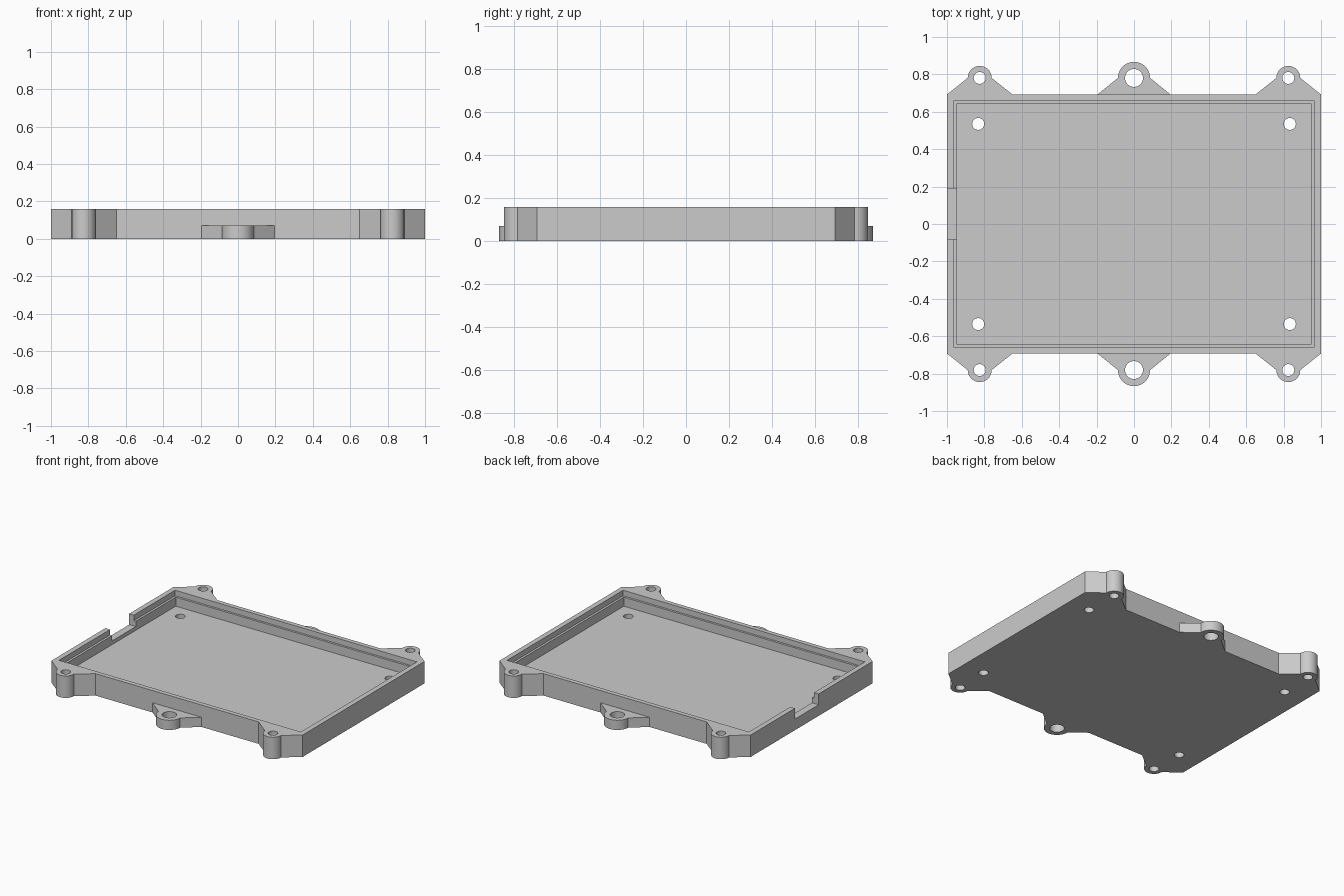
import bpy, bmesh, math

if "Cube" in bpy.data.objects:
    bpy.data.objects.remove(bpy.data.objects["Cube"], do_unlink=True)

EDGE_Y = 0.6925      # outer wall, front and back
LUG_Y = 0.781        # screw hole line of the lugs
HEIGHT = 0.158
FLOOR = 0.053
LEDGE = 0.118
LUG_HEIGHT = 0.07

grey = bpy.data.materials.new("light grey plastic")
grey.use_nodes = True
colour = (0.6, 0.6, 0.6, 1)
grey.diffuse_color = colour
grey.node_tree.nodes["Principled BSDF"].inputs["Base Color"].default_value = colour


def arc(cx, cy, r, turn, steps):
    return [(cx + r * math.cos(turn * i / steps), cy + r * math.sin(turn * i / steps))
            for i in range(steps + 1)]


def lug(cx, half, r):
    """Outline of a tapered ear with a rounded tip, right to left."""
    return [(cx + half, EDGE_Y)] + arc(cx, LUG_Y, r, math.pi, 24) + [(cx - half, EDGE_Y)]


def turned(points):
    return [(-x, -y) for x, y in points]


def rectangle(x0, x1, y0, y1):
    return [(x0, y0), (x1, y0), (x1, y1), (x0, y1)]


def circle(cx, cy, r):
    return arc(cx, cy, r, math.tau, 40)[:-1]


def prism(name, outline, z0, z1):
    bm = bmesh.new()
    face = bm.faces.new([bm.verts.new((x, y, z0)) for x, y in outline])
    top = bmesh.ops.extrude_face_region(bm, geom=[face])["geom"]
    bmesh.ops.translate(bm, vec=(0, 0, z1 - z0),
                        verts=[v for v in top if isinstance(v, bmesh.types.BMVert)])
    bmesh.ops.recalc_face_normals(bm, faces=bm.faces)
    mesh = bpy.data.meshes.new(name)
    bm.to_mesh(mesh)
    bm.free()
    mesh.materials.append(grey)
    obj = bpy.data.objects.new(name, mesh)
    bpy.context.collection.objects.link(obj)
    return obj


def activate(obj):
    bpy.ops.object.select_all(action="DESELECT")
    obj.select_set(True)
    bpy.context.view_layer.objects.active = obj


def cut(obj, outline, z0, z1):
    cutter = prism("cutter", outline, z0, z1)
    cutter.hide_render = True
    activate(obj)
    mod = obj.modifiers.new("cut", "BOOLEAN")
    mod.operation, mod.solver, mod.object = "DIFFERENCE", "EXACT", cutter
    bpy.ops.object.modifier_apply(modifier=mod.name)
    bpy.data.objects.remove(cutter, do_unlink=True)


# Tray with its four full-height corner lugs
back_edge = lug(0.825, 0.175, 0.064) + lug(-0.825, 0.175, 0.064)
tray = prism("tray", back_edge + turned(back_edge), 0, HEIGHT)

# Cavity, lid ledge and cable notch in the right wall
cut(tray, rectangle(-0.947, 0.947, -0.645, 0.645), FLOOR, 1)
cut(tray, rectangle(-0.963, 0.963, -0.66, 0.66), LEDGE, 1)
cut(tray, rectangle(-1.1, -0.94, -0.08, 0.19), 0.08, 1)

# Screw holes through the corner lugs and the floor
for sx in (-1, 1):
    for sy in (-1, 1):
        cut(tray, circle(sx * 0.825, sy * LUG_Y, 0.032), -1, 1)
        cut(tray, circle(sx * 0.833, sy * 0.535, 0.032), -1, 1)

# Low mounting lugs in the middle of the front and back
outline = lug(0, 0.195, 0.086)
back_lug = prism("back_mounting_lug", outline, 0, LUG_HEIGHT)
cut(back_lug, circle(0, LUG_Y, 0.048), -1, 1)
front_lug = prism("front_mounting_lug", turned(outline), 0, LUG_HEIGHT)
cut(front_lug, circle(0, -LUG_Y, 0.048), -1, 1)

for part in (tray, back_lug, front_lug):
    activate(part)
    bpy.ops.object.shade_smooth_by_angle(angle=math.radians(30))
